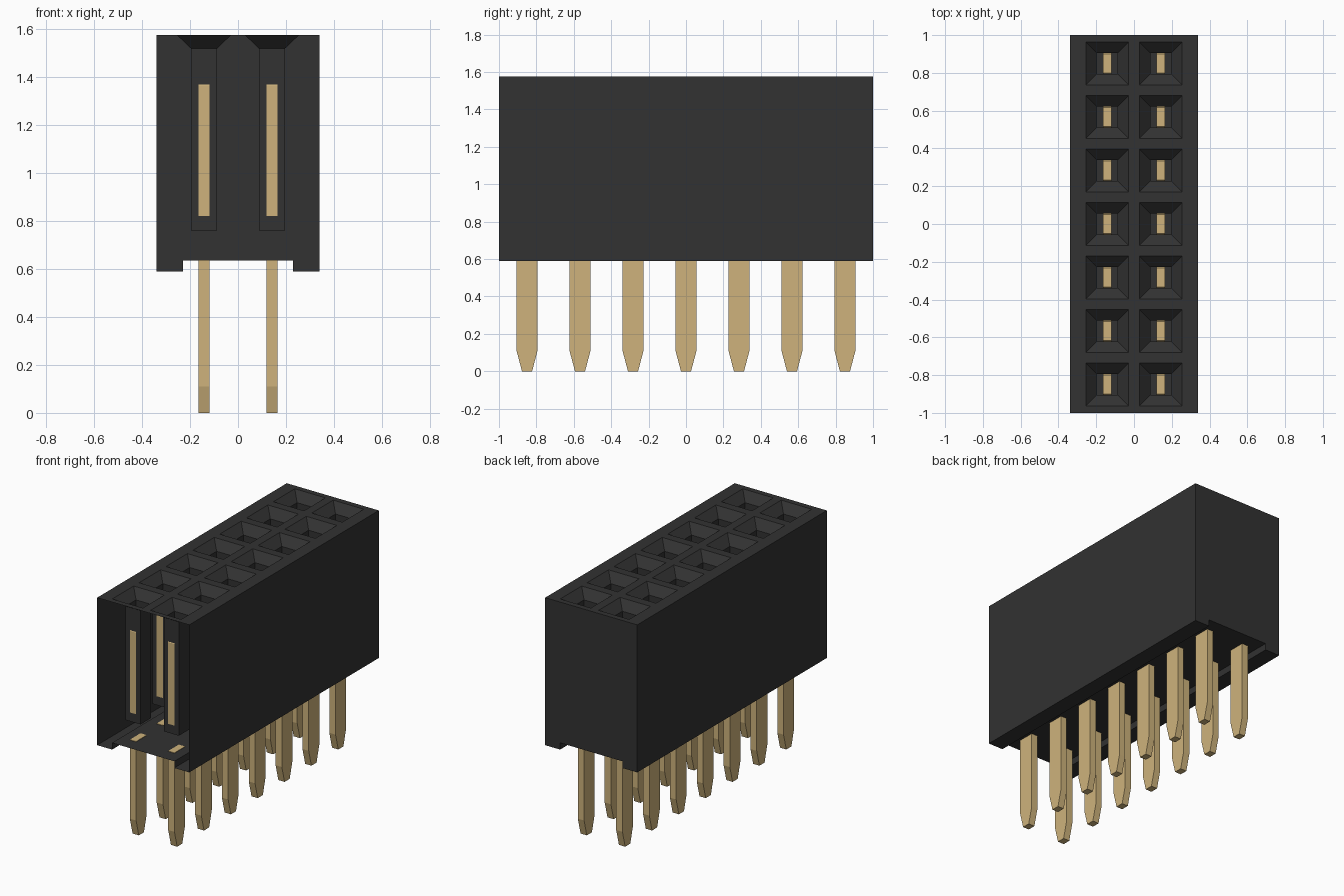
import bpy, bmesh

cube = bpy.data.objects.get("Cube")
if cube:
    bpy.data.objects.remove(cube, do_unlink=True)

W, L, TOP = 0.34, 1.0, 1.575          # housing half width, half length, top
FOOT, FLOOR, LIP = 0.59, 0.635, 0.23  # foot bottom, floor height, foot inner edge
PITCH = 0.2833
FUNNEL, PIT = 0.113, 0.055            # half widths of the socket openings
COLS = [-PITCH / 2, PITCH / 2]
ROWS = [(i - 3) * PITCH for i in range(7)]


def material(name, rgb):
    m = bpy.data.materials.new(name)
    m.use_nodes = True
    m.diffuse_color = (*rgb, 1)
    bsdf = next(n for n in m.node_tree.nodes if n.type == 'BSDF_PRINCIPLED')
    bsdf.inputs["Base Color"].default_value = (*rgb, 1)
    return m


black = material("black plastic", (0.032, 0.032, 0.032))
gold = material("gold metal", (0.62, 0.45, 0.2))


def finish(bm, name, mat):
    bmesh.ops.remove_doubles(bm, verts=bm.verts, dist=0.0005)
    mesh = bpy.data.meshes.new(name)
    bm.to_mesh(mesh)
    bm.free()
    mesh.materials.append(mat)
    ob = bpy.data.objects.new(name, mesh)
    bpy.context.collection.objects.link(ob)
    return ob


def face(bm, points):
    return bm.faces.new([bm.verts.new(p) for p in points])


def ring(x, y, half, z):
    return [(x + sx * half, y + sy * half, z)
            for sx, sy in ((-1, -1), (1, -1), (1, 1), (-1, 1))]


def cuts(centres, end):
    inner = [c + s * FUNNEL for c in centres for s in (-1, 1)]
    return [-end, *inner, end]


# Housing: hollow shell, open at the front end, with a raised floor between feet
bm = bmesh.new()
profile = [(-W, TOP), (-W, FOOT), (-LIP, FOOT), (-LIP, FLOOR),
           (LIP, FLOOR), (LIP, FOOT), (W, FOOT), (W, TOP)]
for (x0, z0), (x1, z1) in zip(profile, profile[1:]):
    face(bm, [(x0, -L, z0), (x0, L, z0), (x1, L, z1), (x1, -L, z1)][::-1])
face(bm, [(x, L, z) for x, z in profile][::-1])

# Top plate with an opening for each socket
xs, ys = cuts(COLS, W), cuts(ROWS, L)
for i in range(len(xs) - 1):
    for j in range(len(ys) - 1):
        if not (i % 2 and j % 2):
            face(bm, [(xs[i], ys[j], TOP), (xs[i + 1], ys[j], TOP),
                      (xs[i + 1], ys[j + 1], TOP), (xs[i], ys[j + 1], TOP)])

# Sockets: sloped funnel above a square pit
for x in COLS:
    for y in ROWS:
        rings = [ring(x, y, FUNNEL, TOP), ring(x, y, PIT, 1.52), ring(x, y, PIT, 0.76)]
        for a, b in zip(rings, rings[1:]):
            for k in range(4):
                n = (k + 1) % 4
                face(bm, [a[k], a[n], b[n], b[k]])
        face(bm, rings[-1])
bmesh.ops.recalc_face_normals(bm, faces=bm.faces)
finish(bm, "housing", black)


def blades(name, outline, half):
    """Flat metal blades, one per socket, from a (y, z) outline."""
    bm = bmesh.new()
    for x in COLS:
        for y in ROWS:
            f = face(bm, [(x - half, y + py, z) for py, z in outline])
            out = bmesh.ops.extrude_face_region(bm, geom=[f])
            moved = [v for v in out["geom"] if isinstance(v, bmesh.types.BMVert)]
            bmesh.ops.translate(bm, verts=moved, vec=(2 * half, 0, 0))
    bmesh.ops.recalc_face_normals(bm, faces=bm.faces)
    finish(bm, name, gold)


# Tapered solder pins below, contacts inside the sockets
blades("solder_pins", [(-0.027, 0), (0.027, 0), (0.056, 0.11), (0.056, 0.638),
                       (-0.056, 0.638), (-0.056, 0.11)], 0.023)
blades("socket_contacts", [(-0.057, 0.82), (0.057, 0.82), (0.057, 1.365),
                           (0.05, 1.378), (-0.05, 1.378), (-0.057, 1.365)], 0.023)
